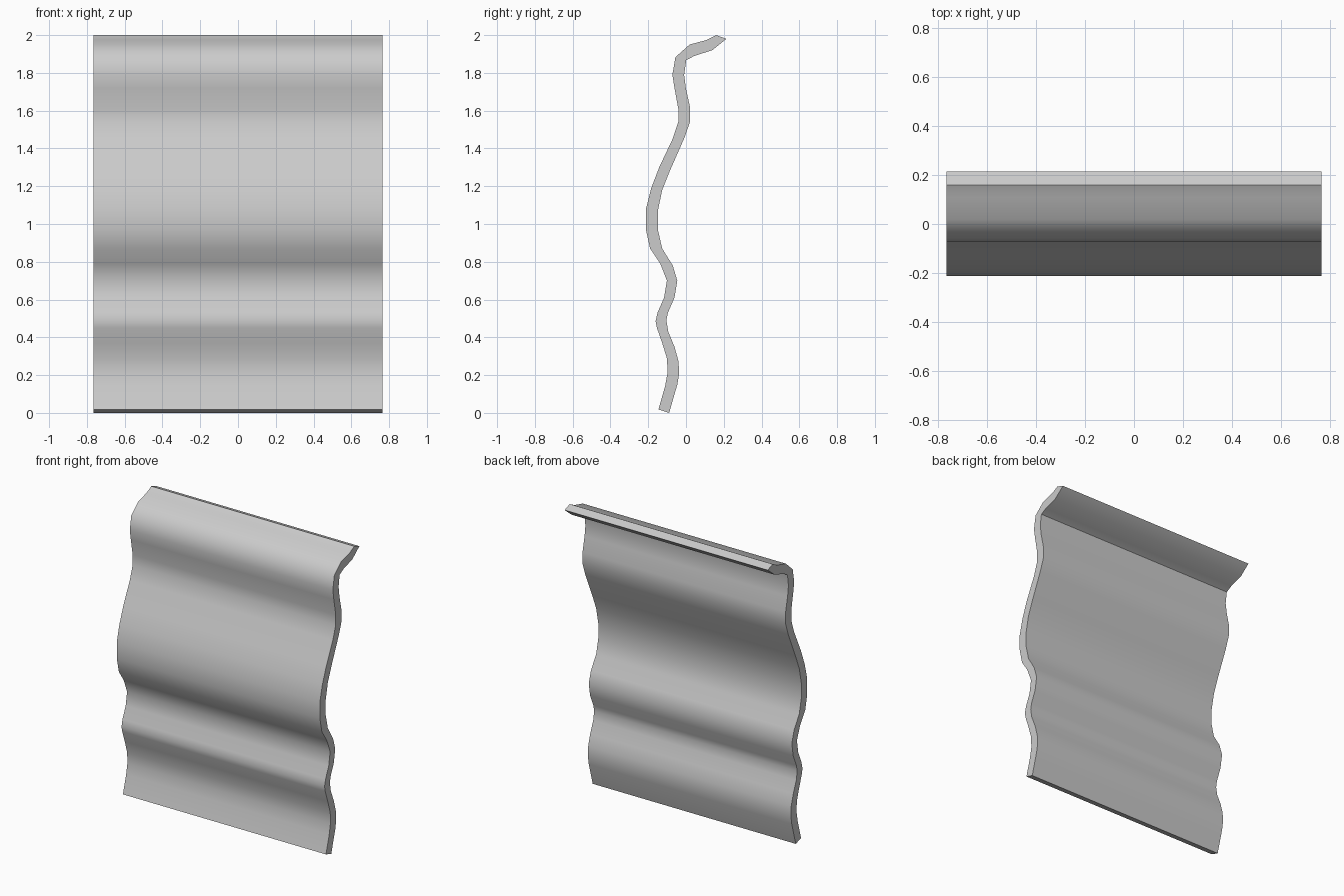
import bpy, bmesh, math

if "Cube" in bpy.data.objects:
    bpy.data.objects.remove(bpy.data.objects["Cube"])

HALF_W = 0.765
SHIFT = 0.004

# wavy profile (y, z): front side going up, ending at the lip tip
front = [(-.15, .018), (-.115, .14), (-.102, .21), (-.104, .285), (-.13, .37),
         (-.158, .45), (-.165, .485), (-.155, .53), (-.12, .61), (-.105, .70),
         (-.14, .79), (-.194, .87), (-.216, .97), (-.216, 1.08), (-.188, 1.19),
         (-.146, 1.30), (-.075, 1.45), (-.045, 1.54), (-.045, 1.61), (-.065, 1.72),
         (-.076, 1.79), (-.06, 1.883), (.015, 1.95), (.105, 1.974), (.155, 2.0),
         (.21, 1.98)]
# back side going up to just below the tip
back = [(-.093, 0), (-.05, .15), (-.04, .21), (-.044, .275), (-.065, .35),
        (-.098, .43), (-.108, .49), (-.1, .53), (-.065, .61), (-.05, .70),
        (-.074, .78), (-.13, .87), (-.153, .97), (-.153, 1.07), (-.13, 1.18),
        (-.09, 1.28), (-.013, 1.455), (.017, 1.54), (.017, 1.62), (-.005, 1.72),
        (-.014, 1.79), (-.003, 1.867), (.04, 1.89), (.135, 1.92)]
profile = front + back[::-1]
n = len(profile)

# extrude the profile in two halves along x
bm = bmesh.new()
rings = [[bm.verts.new((x, y + SHIFT, z)) for y, z in profile]
         for x in (-HALF_W, 0, HALF_W)]
flat = []
bend_front, bend_back = 21, len(front) + 1
for half in range(2):
    a, b = rings[half], rings[half + 1]
    for i in range(n):
        j = (i + 1) % n
        f = bm.faces.new((a[i], a[j], b[j], b[i]))
        f.smooth = True
        # flat strip at the bend: left half in front, right half at the back
        if (half, i) in ((0, bend_front), (1, bend_back)):
            flat.append(f)
for ring in (rings[0], rings[2]):
    bm.faces.new(ring)
bmesh.ops.recalc_face_normals(bm, faces=bm.faces[:])
for f in flat:
    f.smooth = False

mesh = bpy.data.meshes.new("wavy_panel")
bm.to_mesh(mesh)
bm.free()
mesh.set_sharp_from_angle(angle=math.radians(42))
panel = bpy.data.objects.new("wavy_panel", mesh)
bpy.context.collection.objects.link(panel)
